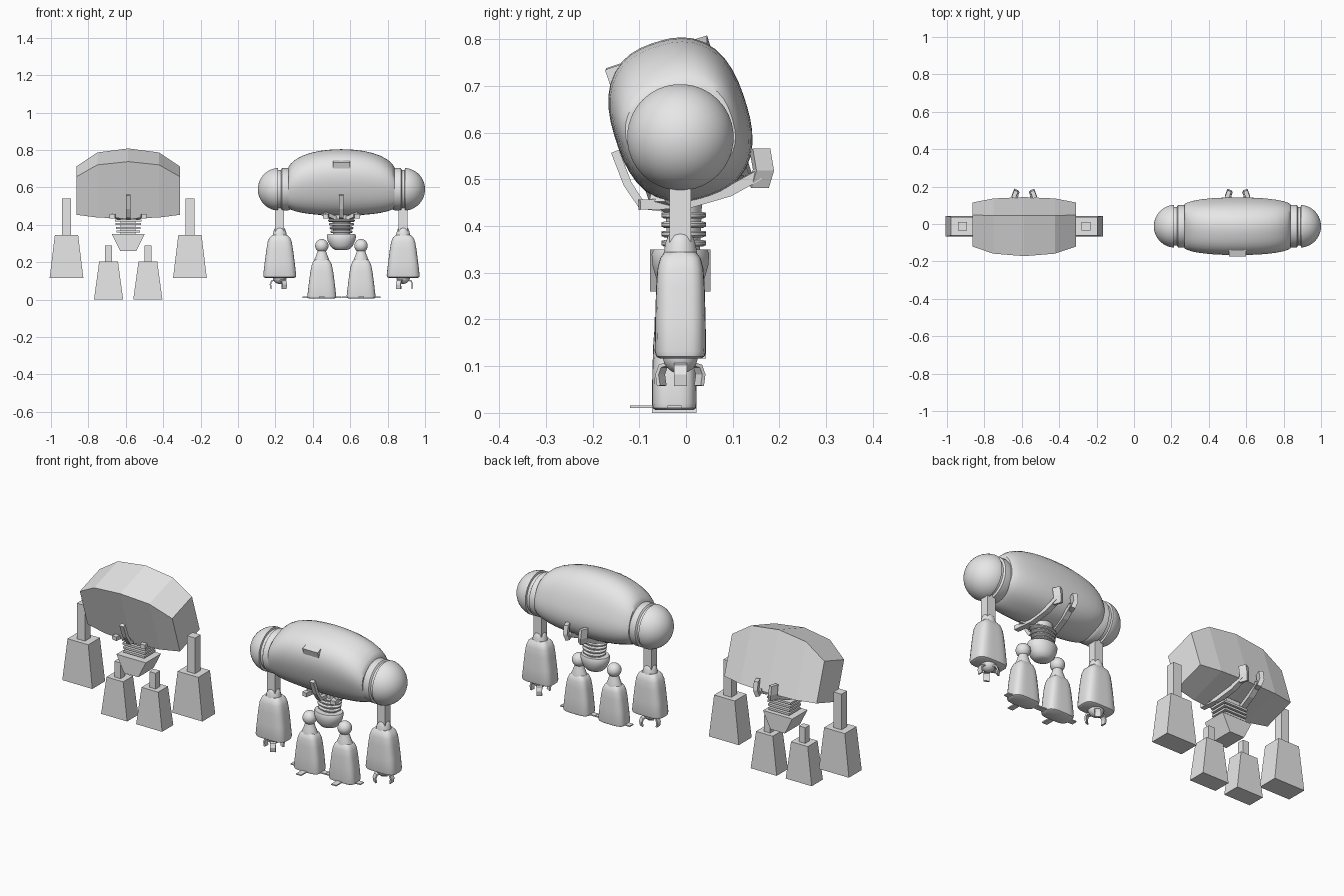
import bpy
import bmesh
from math import cos, sin, pi, radians
from mathutils import Vector as V

cube = bpy.data.objects.get("Cube")
if cube:
    bpy.data.objects.remove(cube)

grey = bpy.data.materials.new("plain grey")
grey.use_nodes = True
grey.diffuse_color = (0.8, 0.8, 0.8, 1)
grey.node_tree.nodes["Principled BSDF"].inputs["Base Color"].default_value = (0.8, 0.8, 0.8, 1)

TILT = radians(18)
BODY_U = V((0, cos(TILT), sin(TILT)))
BODY_V = V((0, -sin(TILT), cos(TILT)))
X, Y, Z = V((1, 0, 0)), V((0, 1, 0)), V((0, 0, 1))
BLOCK_X, ROUND_X = -0.587, 0.553
ARM, LEG = 0.33, 0.105
ARM_Y, LEG_Y = -0.012, -0.025


def outline(sides, power):
    """Unit cross-section: a square for four sides, else a superellipse."""
    if sides == 4:
        return [(-1, -1), (1, -1), (1, 1), (-1, 1)]
    pts = []
    for i in range(sides):
        a = 2 * pi * (i + 0.5) / sides
        c, s = cos(a), sin(a)
        k = (abs(c) ** power + abs(s) ** power) ** (-1 / power)
        pts.append((c * k, s * k))
    return pts


def loft(name, sections, sides=4, power=2.0):
    """Skin through sections of (centre, half_u, half_v, u_axis, v_axis)."""
    bm = bmesh.new()
    rings = []
    for centre, hu, hv, u, v in sections:
        rings.append([bm.verts.new(centre + u * (a * hu) + v * (b * hv))
                      for a, b in outline(sides, power)])
    for r0, r1 in zip(rings, rings[1:]):
        for i in range(sides):
            j = (i + 1) % sides
            bm.faces.new((r0[i], r0[j], r1[j], r1[i]))
    bm.faces.new(rings[0][::-1])
    bm.faces.new(rings[-1])
    bmesh.ops.recalc_face_normals(bm, faces=bm.faces)
    mesh = bpy.data.meshes.new(name)
    bm.to_mesh(mesh)
    bm.free()
    mesh.materials.append(grey)
    obj = bpy.data.objects.new(name, mesh)
    bpy.context.collection.objects.link(obj)
    if sides > 4:
        bpy.ops.object.select_all(action='DESELECT')
        obj.select_set(True)
        bpy.context.view_layer.objects.active = obj
        bpy.ops.object.shade_smooth_by_angle(angle=radians(40))
    return obj


def upright(name, x, y, levels, sides=4, power=2.0):
    """Stack of horizontal sections of (z, half_x, half_y)."""
    return loft(name, [(V((x, y, z)), hx, hy, X, Y) for z, hx, hy in levels], sides, power)


def bar(name, pts, w, t, sides=4, power=2.0):
    """Flat strip along a path, w half wide and t half thick."""
    pts = [V(p) for p in pts]
    u = (pts[-1] - pts[0]).cross(Z).normalized()
    secs = []
    for i, p in enumerate(pts):
        tangent = pts[min(i + 1, len(pts) - 1)] - pts[max(i - 1, 0)]
        secs.append((p, w, t, u, u.cross(tangent).normalized()))
    return loft(name, secs, sides, power)


def radial(name, x, y, angle, path, w, t):
    """Strip whose (radius, z) path leaves the point x, y at an angle."""
    return bar(name, [(x + r * cos(angle), y + r * sin(angle), z) for r, z in path], w, t)


def ball(x, y, z, r, start=-90, end=90):
    """Levels of a sphere for upright()."""
    n = 12
    angles = [radians(start + (end - start) * i / n) for i in range(n + 1)]
    return [(z + r * sin(a), max(r * cos(a), 0.001), max(r * cos(a), 0.001)) for a in angles]


def cradle(prefix, cx):
    """Clamp holding the torso from below: two side struts and a front prong."""
    radial(prefix + " front prong", cx, -0.03, -pi / 2,
           [(0, 0.438), (0.065, 0.445), (0.095, 0.49), (0.122, 0.56)], 0.012, 0.009)
    for s, side in ((1, "left"), (-1, "right")):
        bar(f"{prefix} {side} strut",
            [(cx + s * 0.085, -0.10, 0.446), (cx + s * 0.07, 0, 0.448),
             (cx + s * 0.055, 0.09, 0.474), (cx + s * 0.045, 0.155, 0.51)], 0.014, 0.011)
        bar(f"{prefix} {side} strut tip",
            [(cx + s * 0.042, 0.155, 0.485), (cx + s * 0.05, 0.166, 0.52),
             (cx + s * 0.05, 0.158, 0.565)], 0.02, 0.011)
        bar(f"{prefix} {side} brace",
            [(cx, 0, 0.43), (cx + s * 0.05, -0.03, 0.44), (cx + s * 0.095, -0.06, 0.462)],
            0.02, 0.01)


# ---- Faceted figure ----
body = [(0, 0.114, 0.16, -0.014, 0.621), (0.165, 0.107, 0.148, -0.011, 0.613),
        (0.277, 0.089, 0.107, -0.003, 0.583)]
full = [(-t, *rest) for t, *rest in body[:0:-1]] + body
loft("faceted torso", [(V((BLOCK_X + t, y, z)), hu, hv, BODY_U, BODY_V)
                       for t, hu, hv, y, z in full])
upright("faceted waist core", BLOCK_X, -0.005, [(0.34, 0.04, 0.03), (0.46, 0.04, 0.03)])
for i in range(4):
    z = 0.358 + i * 0.02
    h = 0.062 + i * 0.003
    upright(f"faceted waist slat {i + 1}", BLOCK_X, -0.005,
            [(z, h, 0.048), (z + 0.011, h, 0.048)])
upright("faceted pelvis", BLOCK_X, -0.012, [(0.26, 0.043, 0.065), (0.35, 0.088, 0.065)])
cradle("faceted", BLOCK_X)
for s, side in ((1, "left"), (-1, "right")):
    ax, lx = BLOCK_X + s * ARM, BLOCK_X + s * LEG
    upright(f"faceted {side} upper arm", ax, ARM_Y, [(0.345, 0.024, 0.024), (0.54, 0.024, 0.024)])
    upright(f"faceted {side} forearm", ax, ARM_Y, [(0.117, 0.09, 0.055), (0.347, 0.062, 0.05)])
    upright(f"faceted {side} thigh", lx, LEG_Y, [(0.2, 0.019, 0.019), (0.29, 0.019, 0.019)])
    upright(f"faceted {side} lower leg", lx, LEG_Y, [(0, 0.078, 0.048), (0.205, 0.05, 0.042)])

# ---- Rounded figure ----
profile = [(0, 1), (0.06, 0.99), (0.12, 0.96), (0.17, 0.91), (0.21, 0.85),
           (0.245, 0.77), (0.27, 0.68), (0.283, 0.6)]
full = [(-t, k) for t, k in profile[:0:-1]] + profile
loft("rounded torso", [(V((ROUND_X + t, -0.012, 0.627 - 0.07 * (1 - k))), 0.145 * k ** 0.45,
                        0.175 * k, BODY_U, BODY_V) for t, k in full], 40, 2.5)
bar("torso hatch", [(ROUND_X, -0.165, 0.709), (ROUND_X, 0.02, 0.771)], 0.045, 0.027)

upright("rounded waist core", ROUND_X, -0.005, [(0.34, 0.045, 0.035), (0.46, 0.05, 0.04)], 24)
for i in range(4):
    z = 0.356 + i * 0.02
    h = 0.06 + i * 0.004
    upright(f"rounded waist ring {i + 1}", ROUND_X, -0.005,
            [(z, h - 0.006, 0.042), (z + 0.004, h, 0.048),
             (z + 0.01, h, 0.048), (z + 0.014, h - 0.006, 0.042)], 24)
upright("rounded pelvis", ROUND_X, -0.012,
        [(0.265, 0.03, 0.026), (0.272, 0.045, 0.04), (0.288, 0.061, 0.052),
         (0.315, 0.074, 0.06), (0.34, 0.079, 0.062), (0.35, 0.074, 0.058)], 28)
cradle("rounded", ROUND_X)

# Shoulder: grooved collar followed by a dome
collar = [(0.26, 0.1), (0.275, 0.11), (0.285, 0.113), (0.318, 0.113), (0.324, 0.104),
          (0.338, 0.104), (0.34, 0.114)]
dome = [(0.332 + 0.115 * sin(a), max(0.115 * cos(a), 0.001))
        for a in (radians(7 + 83 * i / 12) for i in range(13))]

for s, side in ((1, "left"), (-1, "right")):
    ax, lx = ROUND_X + s * ARM, ROUND_X + s * LEG
    loft(f"rounded {side} shoulder", [(V((ROUND_X + s * t, ARM_Y, 0.59)), r, r, Y, Z)
                                      for t, r in collar + dome], 36)
    # Arm, elbow and hand
    upright(f"rounded {side} upper arm", ax, ARM_Y, [(0.36, 0.024, 0.023), (0.5, 0.024, 0.023)])
    upright(f"rounded {side} elbow", ax, ARM_Y,
            [(0.32, 0.042, 0.038), (0.345, 0.038, 0.036), (0.365, 0.034, 0.032),
             (0.38, 0.028, 0.026), (0.386, 0.02, 0.02)], 20)
    upright(f"rounded {side} forearm", ax, ARM_Y,
            [(0.117, 0.078, 0.045), (0.121, 0.086, 0.052), (0.132, 0.088, 0.055),
             (0.2, 0.08, 0.054), (0.27, 0.071, 0.052), (0.31, 0.064, 0.049),
             (0.332, 0.055, 0.043), (0.345, 0.04, 0.033)], 32, 4)
    upright(f"rounded {side} wrist", ax, ARM_Y, ball(ax, ARM_Y, 0.122, 0.038, -90, 0), 20)
    for i in range(3):
        a = (0 if s > 0 else pi) + i * 2 * pi / 3
        radial(f"rounded {side} finger {i + 1}", ax, ARM_Y, a,
               [(0.025, 0.105), (0.043, 0.1), (0.05, 0.082), (0.046, 0.058)], 0.014, 0.004)
    # Leg, knee and foot
    upright(f"rounded {side} knee", lx, LEG_Y, ball(lx, LEG_Y, 0.288, 0.036), 24)
    upright(f"rounded {side} shin neck", lx, LEG_Y,
            [(0.19, 0.045, 0.036), (0.215, 0.04, 0.034), (0.235, 0.031, 0.028),
             (0.265, 0.021, 0.021)], 20)
    upright(f"rounded {side} lower leg", lx, LEG_Y,
            [(0.006, 0.068, 0.04), (0.01, 0.075, 0.046), (0.022, 0.077, 0.048),
             (0.09, 0.069, 0.047), (0.15, 0.061, 0.045), (0.185, 0.054, 0.042),
             (0.205, 0.045, 0.036), (0.216, 0.032, 0.027)], 32, 4)
    for i, (a, reach) in enumerate(((0, 0.104), (pi, 0.104), (-pi / 2, 0.095))):
        radial(f"rounded {side} toe {i + 1}", lx, LEG_Y, a,
               [(0.02, 0.013), (reach, 0.013)], 0.015, 0.003)
